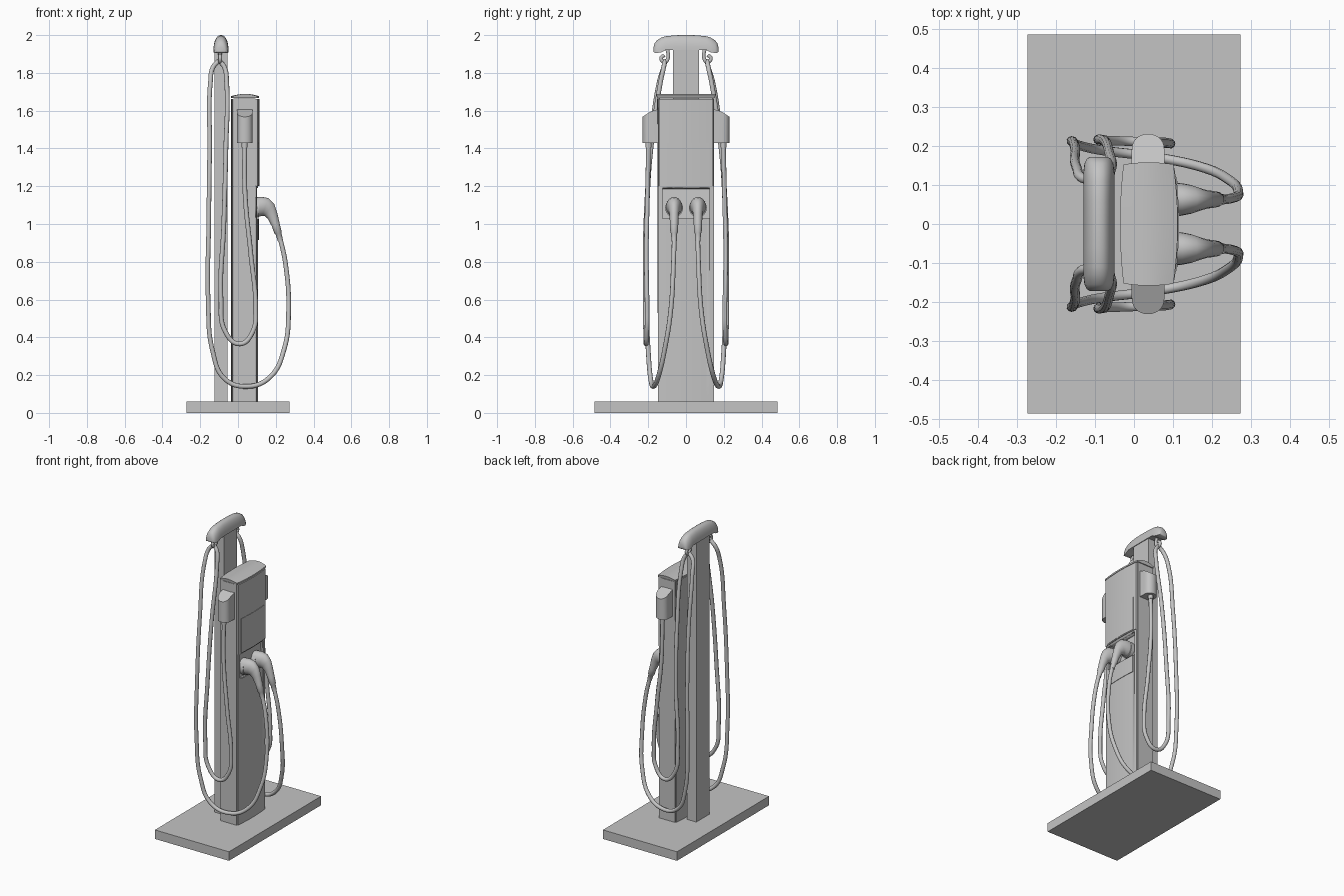
import bpy, bmesh, math
from mathutils import Vector

cube = bpy.data.objects.get("Cube")
if cube:
    bpy.data.objects.remove(cube, do_unlink=True)

grey = bpy.data.materials.new("light grey")
grey.use_nodes = True
grey.diffuse_color = (0.55, 0.55, 0.55, 1)
grey.node_tree.nodes["Principled BSDF"].inputs["Base Color"].default_value = (0.55, 0.55, 0.55, 1)


def select(ob):
    bpy.ops.object.select_all(action='DESELECT')
    ob.select_set(True)
    bpy.context.view_layer.objects.active = ob


def finish(ob, angle=35):
    ob.data.materials.clear()
    ob.data.materials.append(grey)
    select(ob)
    bpy.ops.object.shade_smooth_by_angle(angle=math.radians(angle))
    return ob


def loft(name, rings, angle=35):
    """Skin a list of equal rings and close both ends."""
    bm = bmesh.new()
    vs = [[bm.verts.new(p) for p in ring] for ring in rings]
    n = len(rings[0])
    for a, b in zip(vs, vs[1:]):
        for i in range(n):
            j = (i + 1) % n
            bm.faces.new((a[i], a[j], b[j], b[i]))
    bm.faces.new(vs[0])
    bm.faces.new(vs[-1])
    bmesh.ops.recalc_face_normals(bm, faces=bm.faces)
    me = bpy.data.meshes.new(name)
    bm.to_mesh(me)
    bm.free()
    ob = bpy.data.objects.new(name, me)
    bpy.context.collection.objects.link(ob)
    return finish(ob, angle)


def box(name, x0, x1, y0, y1, z0, z1):
    return loft(name, [[(x0, y0, z), (x1, y0, z), (x1, y1, z), (x0, y1, z)] for z in (z0, z1)])


def shell(name, half, z0, z1, xb, xf, bow_b=0, bow_f=0, arch=0):
    """Cabinet slab with bowed back, front and sides and an arched top."""
    rings = []
    for k in range(17):
        y = half * (k / 8 - 1)
        s = (y / half) ** 2
        b, f = xb + bow_b * s, xf - bow_f * s
        ring = [(b, z0), (f, z0)]
        for i in range(9):
            t = i / 8
            ring.append((f + (b - f) * t, z1 + arch * math.sin(math.pi * t)))
        rings.append([(x, y * (1 - 0.04 * ((x - 0.038) / 0.07) ** 2), z) for x, z in ring])
    return loft(name, rings)


def cable(name, points, radius=0.0125):
    cu = bpy.data.curves.new(name, 'CURVE')
    cu.dimensions = '3D'
    cu.bevel_depth = radius
    cu.bevel_resolution = 3
    cu.resolution_u = 10
    cu.use_fill_caps = True
    sp = cu.splines.new('BEZIER')
    sp.bezier_points.add(len(points) - 1)
    for bp, p in zip(sp.bezier_points, points):
        bp.co = p
        bp.handle_left_type = bp.handle_right_type = 'AUTO'
    ob = bpy.data.objects.new(name, cu)
    bpy.context.collection.objects.link(ob)
    select(ob)
    bpy.ops.object.convert(target='MESH')
    return finish(bpy.context.object, 60)


# Base slab and rear mast
box("base_plate", -0.273, 0.273, -0.485, 0.485, 0, 0.06)
box("rear_mast", -0.125, -0.055, -0.07, 0.07, 0.06, 1.93)

# Rounded mast cap, with ends that droop
half_cap = [(0.172, 1.912, 1.935, 0.022), (0.167, 1.907, 1.955, 0.031), (0.155, 1.905, 1.972, 0.037),
            (0.13, 1.909, 1.987, 0.04), (0.11, 1.92, 1.993, 0.04), (0.06, 1.921, 1.999, 0.04)]
stations = [(-y, b, t, w) for y, b, t, w in half_cap] + [(0, 1.921, 2, 0.04)] + half_cap[::-1]
loft("mast_cap", [[(-0.09 + w * math.copysign(abs(math.cos(a)) ** 0.85, math.cos(a)), y, b + (t - b) * math.sin(a))
                   for a in [math.pi * i / 14 for i in range(15)]] for y, b, t, w in stations], 50)

# Cabinet core, back panel, front panels and lid
core = shell("cabinet_core", 0.153, 0.06, 1.665, -0.024, 0.093)
shell("back_panel", 0.147, 0.06, 1.663, -0.036, -0.026, 0.008)
lower = shell("lower_front_panel", 0.148, 0.06, 1.2, 0.094, 0.107, 0, 0.008)
shell("upper_front_panel", 0.148, 1.2, 1.663, 0.09, 0.113, 0, 0.009)
shell("screen_plate", 0.126, 1.205, 1.43, 0.1, 0.115, 0, 0.006)
shell("chin_plate", 0.115, 0.915, 1.028, 0.095, 0.11, 0, 0.005)
shell("cabinet_lid", 0.158, 1.667, 1.677, -0.036, 0.112, 0.009, 0.011, 0.012)

# Sloped recess behind the plugs
profile = [(0.14, 1.2), (0.075, 1.185), (0.09, 1.03), (0.14, 1.03)]
cutter = loft("recess_cutter", [[(x, y, z) for x, z in profile] for y in (-0.125, 0.125)])
cutter.hide_render = True
for ob in (core, lower):
    mod = ob.modifiers.new("recess", 'BOOLEAN')
    mod.object = cutter
    mod.operation = 'DIFFERENCE'
    mod.solver = 'EXACT'
    select(ob)
    bpy.ops.object.modifier_apply(modifier="recess")
bpy.data.objects.remove(cutter, do_unlink=True)

# Plug sections: x, z, half width, half height, tilt in degrees
plug = [(0.08, 1.09, 0.044, 0.05, 0), (0.12, 1.092, 0.042, 0.052, 5), (0.145, 1.09, 0.037, 0.05, 20),
        (0.165, 1.075, 0.029, 0.041, 40), (0.182, 1.045, 0.024, 0.03, 58), (0.2, 0.995, 0.022, 0.022, 70),
        (0.212, 0.955, 0.02, 0.02, 72), (0.214, 0.95, 0.016, 0.016, 72), (0.225, 0.91, 0.014, 0.014, 74)]

# Long cable: plug to mast hook; short cable: hook to side box
long_run = [(0.222, 0.062, 0.93), (0.25, 0.066, 0.8), (0.268, 0.08, 0.55), (0.245, 0.112, 0.34),
            (0.17, 0.147, 0.19), (0.05, 0.172, 0.14), (-0.07, 0.187, 0.18), (-0.135, 0.2, 0.33),
            (-0.158, 0.211, 0.6), (-0.155, 0.209, 1.0), (-0.15, 0.187, 1.4), (-0.146, 0.142, 1.75),
            (-0.132, 0.118, 1.83), (-0.1, 0.112, 1.865)]
short_run = [(-0.1, 0.112, 1.865), (-0.072, 0.118, 1.83), (-0.06, 0.135, 1.75), (-0.064, 0.185, 1.4),
             (-0.075, 0.213, 1.0), (-0.09, 0.216, 0.6), (-0.067, 0.214, 0.43), (0.01, 0.211, 0.365),
             (0.078, 0.207, 0.43), (0.093, 0.206, 0.55), (0.067, 0.21, 0.85), (0.038, 0.204, 1.15),
             (0.035, 0.198, 1.44)]

for side, s in (("left", 1), ("right", -1)):
    flip = lambda pts: [(x, s * y, z) for x, y, z in pts]

    # Plug body lofted from tilted ellipses
    rings = []
    for x, z, w, h, tilt in plug:
        t = math.radians(tilt)
        up = Vector((math.sin(t), 0, math.cos(t)))
        rings.append([Vector((x, s * 0.063, z)) + up * (h * math.sin(a)) + Vector((0, w * math.cos(a), 0))
                      for a in [math.tau * i / 20 for i in range(20)]])
    loft(side + "_charging_plug", rings, 50)

    # Plug socket ring
    loft(side + "_plug_socket", [[(x, s * 0.063 + 0.047 * math.cos(math.tau * i / 24),
                                   1.085 + 0.05 * math.sin(math.tau * i / 24)) for i in range(24)]
                                 for x in (0.075, 0.112)])

    cable(side + "_long_cable", flip(long_run))
    cable(side + "_short_cable", flip(short_run))

    # Hook and strap holding the cable under the cap
    cable(side + "_cable_hook", flip([(-0.095, 0.1, 1.93), (-0.095, 0.095, 1.88), (-0.095, 0.112, 1.858),
                                      (-0.095, 0.132, 1.875), (-0.095, 0.115, 1.895)]), 0.01)

    # Side box with rounded outer end and sloping top
    plan = [(-0.006, 0.14), (0.078, 0.14)]
    plan += [(0.036 + 0.042 * math.cos(a), 0.187 + 0.044 * math.sin(a) ** 0.8)
             for a in [math.pi * i / 14 for i in range(15)]]
    tops = [(x, s * y, 1.61 - max(0, y - 0.165) * 0.65) for x, y in plan]
    loft(side + "_side_box", [[(x, s * y, 1.43) for x, y in plan], tops])
    cable(side + "_cable_collar", flip([(0.035, 0.198, 1.405), (0.035, 0.198, 1.435)]), 0.016)
